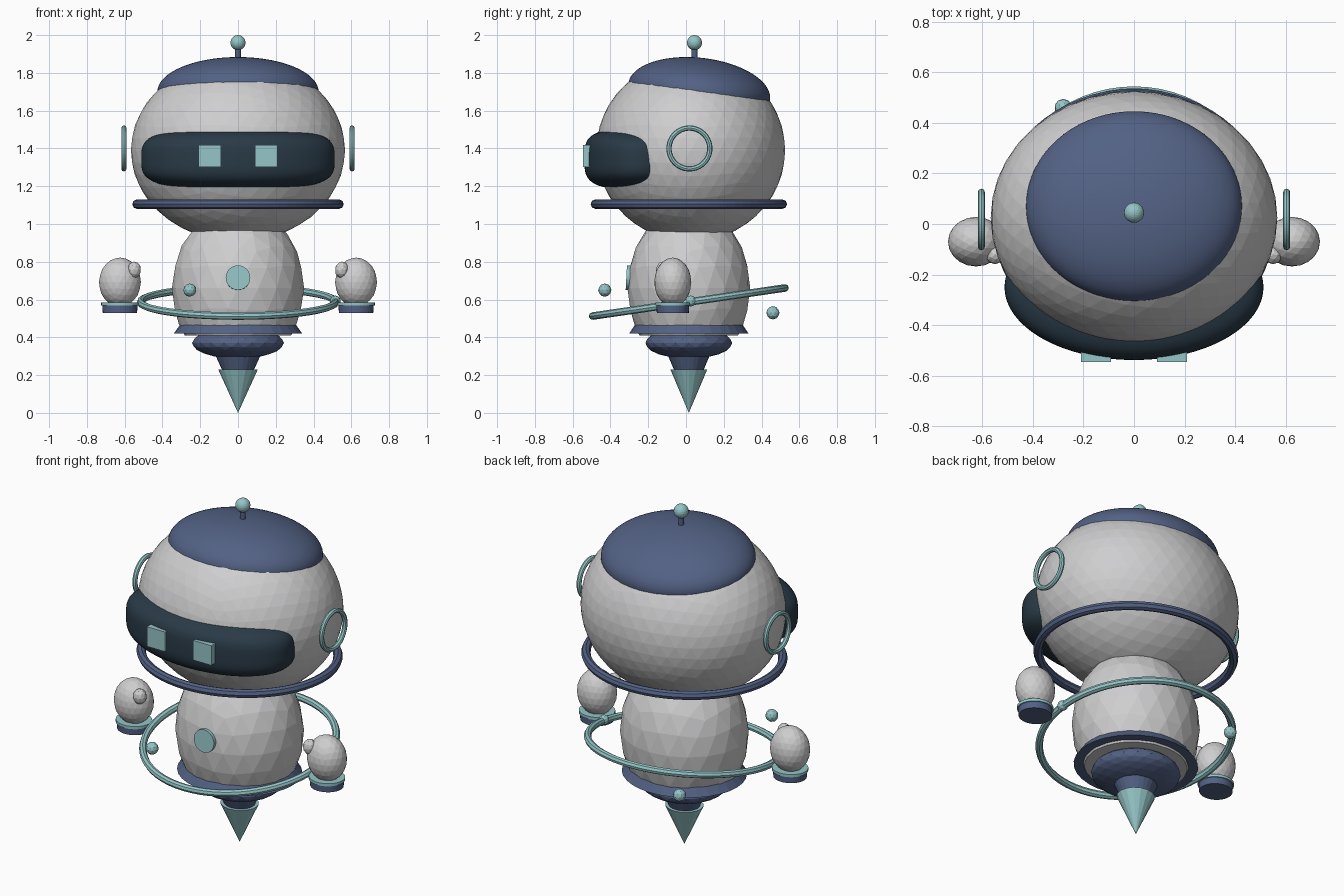
import bpy, bmesh
from math import radians, pi, cos, sin, copysign
from mathutils import Matrix, Vector

if "Cube" in bpy.data.objects:
    bpy.data.objects.remove(bpy.data.objects["Cube"])

YC = 0.015  # body axis


def material(name, rgb):
    m = bpy.data.materials.new(name)
    m.use_nodes = True
    m.diffuse_color = (*rgb, 1)
    m.node_tree.nodes["Principled BSDF"].inputs["Base Color"].default_value = (*rgb, 1)
    return m


SHELL = material("light grey shell", (0.62, 0.62, 0.63))
NAVY = material("navy trim", (0.085, 0.12, 0.23))
GLASS = material("dark visor", (0.022, 0.042, 0.062))
TEAL = material("pale teal", (0.30, 0.56, 0.57))


def finish(name, bm, mat, loc, smooth=False, tilt=0):
    mesh = bpy.data.meshes.new(name)
    bmesh.ops.recalc_face_normals(bm, faces=bm.faces)
    for f in bm.faces:
        f.smooth = smooth
    bm.to_mesh(mesh)
    bm.free()
    mesh.materials.append(mat)
    ob = bpy.data.objects.new(name, mesh)
    ob.location = loc
    ob.rotation_euler.x = radians(tilt)
    bpy.context.collection.objects.link(ob)
    return ob


def ball(name, mat, loc, radii, detail=3, tilt=0, cut=None, smooth=False):
    """Ellipsoid from an icosphere, optionally cut flat below a local height."""
    bm = bmesh.new()
    bmesh.ops.create_icosphere(bm, subdivisions=detail, radius=1)
    bmesh.ops.scale(bm, vec=radii, verts=bm.verts)
    if cut is not None:
        bmesh.ops.bisect_plane(bm, geom=bm.verts[:] + bm.edges[:] + bm.faces[:],
                               plane_co=(0, 0, cut), plane_no=(0, 0, 1), clear_inner=True)
        bmesh.ops.holes_fill(bm, edges=[e for e in bm.edges if e.is_boundary])
    return finish(name, bm, mat, loc, smooth, tilt)


def frustum(name, mat, x, y, z0, z1, r0, r1, sides=32, squash=0.93):
    """Cone section between two heights, slightly shallower than wide."""
    bm = bmesh.new()
    bmesh.ops.create_cone(bm, cap_ends=True, segments=sides, radius1=r0, radius2=r1, depth=z1 - z0)
    bmesh.ops.scale(bm, vec=(1, squash, 1), verts=bm.verts)
    return finish(name, bm, mat, (x, y, (z0 + z1) / 2))


def ring(name, mat, loc, rx, ry, tube, sides=8, tilt=0, upright=False):
    """Closed hoop; rx and ry are measured to the middle of the tube."""
    bm = bmesh.new()
    steps = 64
    loops = []
    for i in range(steps):
        a = 2 * pi * i / steps
        loops.append([])
        for j in range(sides):
            b = 2 * pi * j / sides
            k = tube * cos(b)
            loops[-1].append(bm.verts.new(((rx + k) * cos(a), (ry + k) * sin(a), tube * sin(b))))
    for i in range(steps):
        p, q = loops[i], loops[(i + 1) % steps]
        for j in range(sides):
            n = (j + 1) % sides
            bm.faces.new((p[j], q[j], q[n], p[n]))
    if upright:
        bmesh.ops.rotate(bm, verts=bm.verts, matrix=Matrix.Rotation(pi / 2, 3, 'Y'))
    return finish(name, bm, mat, loc, tilt=tilt)


# Head, cap and antenna
ball("head", SHELL, (0, 0.025, 1.39), (0.567, 0.5, 0.483), 4)
ball("cap", NAVY, (0, 0.07, 1.70), (0.427, 0.378, 0.18), 5, tilt=-6.5, smooth=True)
frustum("antenna_stem", NAVY, 0, 0.045, 1.85, 1.94, 0.015, 0.015, 16, 1)
ball("antenna_tip", TEAL, (0, 0.045, 1.96), (0.04, 0.04, 0.04))

# Visor: round in plan, squared off in height
bm = bmesh.new()
bmesh.ops.create_icosphere(bm, subdivisions=5, radius=1)
POWER = 3.5
for v in bm.verts:
    plan = Vector((v.co.x, v.co.y)).length
    k = (plan ** POWER + abs(v.co.z) ** POWER) ** (-1 / POWER)
    v.co = Vector((0.512 * v.co.x, 0.288 * v.co.y, 0.16 * v.co.z)) * k
finish("visor", bm, GLASS, (0, -0.25, 1.345), smooth=True)

# Eyes and ear rings
for side, s in (("left", 1), ("right", -1)):
    bm = bmesh.new()
    bmesh.ops.create_cube(bm, size=1)
    bmesh.ops.scale(bm, vec=(0.118, 0.05, 0.115), verts=bm.verts)
    finish(side + "_eye", bm, TEAL, (s * 0.15, -0.52, 1.36))
    ring(side + "_ear_ring", TEAL, (s * 0.604, 0.018, 1.4), 0.108, 0.108, 0.014, upright=True)

# Neck ring
ring("neck_ring", NAVY, (0, YC, 1.105), 0.535, 0.495, 0.025)

# Body, chest button and tapered base
ball("body", SHELL, (0, YC, 0.66), (0.35, 0.325, 0.43), 3, cut=-0.25)
bm = bmesh.new()
bmesh.ops.create_cone(bm, cap_ends=True, segments=32, radius1=0.065, radius2=0.065, depth=0.04)
finish("chest_button", bm, TEAL, (0, -0.296, 0.715), tilt=87)
frustum("collar", NAVY, 0, YC, 0.42, 0.49, 0.34, 0.29)
ball("base_bowl", NAVY, (0, YC, 0.37), (0.243, 0.23, 0.083), 3)
frustum("base_neck", NAVY, 0, YC, 0.225, 0.31, 0.083, 0.122, 24)
frustum("base_tip", TEAL, 0, YC, 0, 0.23, 0, 0.105, 16)

# Orbit ring with its bead and two floating balls
ring("orbit_ring", TEAL, (0, YC, 0.587), 0.515, 0.515, 0.02, tilt=8.3)
ball("orbit_bead", TEAL, (0.515, 0.025, 0.592), (0.029, 0.029, 0.029), 2)
ball("front_orbit_ball", TEAL, (-0.255, -0.43, 0.65), (0.035, 0.035, 0.035), 2)
ball("back_orbit_ball", TEAL, (-0.28, 0.46, 0.53), (0.035, 0.035, 0.035), 2)

# Floating hands with thumbs and cuffs
for side, s in (("left", 1), ("right", -1)):
    x, y = s * 0.625, -0.07
    ball(side + "_hand", SHELL, (x, y, 0.692), (0.111, 0.098, 0.13), 3)
    ball(side + "_thumb", SHELL, (s * 0.55, -0.122, 0.757), (0.037, 0.037, 0.044), 2)
    frustum(side + "_cuff", NAVY, x, y, 0.53, 0.57, 0.091, 0.093)
    frustum(side + "_cuff_band", TEAL, x, y, 0.568, 0.584, 0.099, 0.099)
